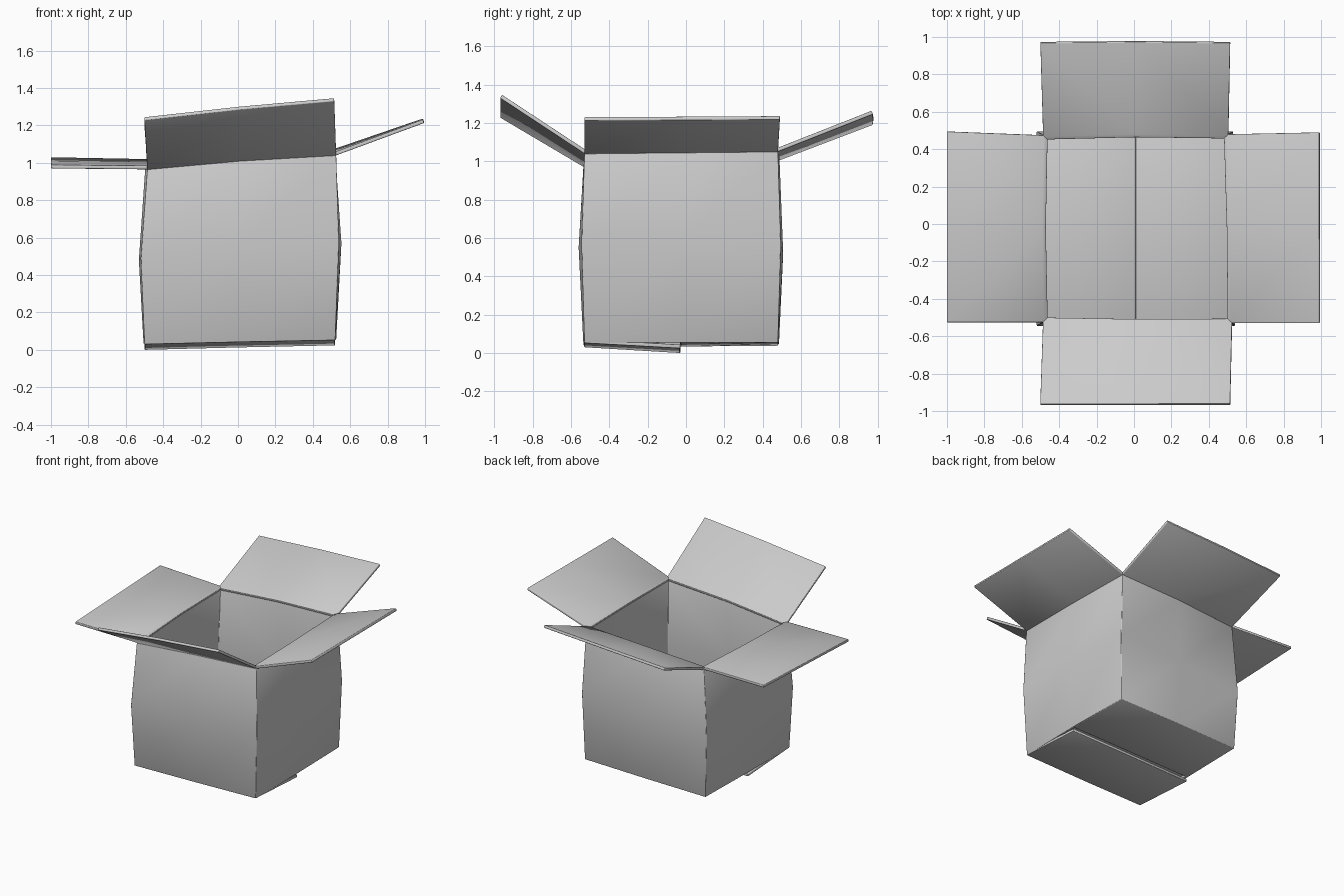
import bpy
import bmesh
from mathutils import Vector

if "Cube" in bpy.data.objects:
    bpy.data.objects.remove(bpy.data.objects["Cube"])

T = 0.02  # cardboard thickness


def finish(name, bm):
    """Thicken a single-skin sheet inwards and soften its cut edges."""
    me = bpy.data.meshes.new(name)
    bm.to_mesh(me)
    bm.free()
    ob = bpy.data.objects.new(name, me)
    bpy.context.collection.objects.link(ob)
    sol = ob.modifiers.new("thickness", 'SOLIDIFY')
    sol.thickness = T
    sol.offset = -1
    sol.use_even_offset = True
    bev = ob.modifiers.new("soft_edges", 'BEVEL')
    bev.width = 0.004
    bev.segments = 2
    bev.limit_method = 'ANGLE'
    bev.angle_limit = 0.7
    bpy.ops.object.select_all(action='DESELECT')
    bpy.context.view_layer.objects.active = ob
    ob.select_set(True)
    bpy.ops.object.shade_smooth_by_angle(angle=0.6)
    return ob


def grid(rows, closed=False):
    bm = bmesh.new()
    vs = [[bm.verts.new(p) for p in r] for r in rows]
    n = len(rows[0])
    for lo, hi in zip(vs, vs[1:]):
        for i in range(n if closed else n - 1):
            j = (i + 1) % n
            bm.faces.new((lo[i], lo[j], hi[j], hi[i]))
    bm.normal_update()
    return bm


def flap(name, *rows):
    """Flap from rows of points along its underside; thickness goes up."""
    bm = grid(rows)
    if sum(f.normal.z for f in bm.faces) > 0:
        bmesh.ops.reverse_faces(bm, faces=bm.faces[:])
    return finish(name, bm)


# Walls: ring of corner / mid-side points, anticlockwise from front left
bottom = [(-.50, -.53, .03), (.01, -.535, .042), (.52, -.53, .052), (.525, -.02, .055),
          (.515, .48, .055), (.01, .485, .047), (-.50, .48, .038), (-.505, -.02, .034)]
middle = [(-.52, -.545, .49), (.01, -.56, .55), (.54, -.545, .57), (.553, -.02, .57),
          (.53, .495, .56), (.01, .507, .52), (-.52, .495, .49), (-.53, -.02, .48)]
rim = [(-.485, -.525, .965), (.01, -.533, 1.01), (.525, -.53, 1.04), (.52, -.02, 1.045),
       (.505, .48, 1.05), (.01, .487, 1.03), (-.485, .475, 1.00), (-.495, -.02, .985)]
finish("box_walls", grid([bottom, middle, rim], closed=True))

# Top flaps: each runs from the inner rim, over the outer rim, to its free edge
inner = [(x * .963, y * .963, z - .006) for x, y, z in rim]
tips = {
    "front": (0, [(-.50, -.97, 1.228), (.01, -.97, 1.285), (.515, -.97, 1.33)]),
    "right": (2, [(.995, -.53, 1.213), (.995, -.02, 1.215), (.995, .49, 1.218)]),
    "back": (4, [(.515, .975, 1.245), (.01, .98, 1.22), (-.50, .975, 1.19)]),
    "left": (6, [(-1.0, .495, 1.01), (-1.0, -.02, .99), (-1.0, -.525, .97)]),
}
for side, (start, tip) in tips.items():
    idx = [(start + k) % 8 for k in range(3)]
    flap(side + "_top_flap", [inner[i] for i in idx], [rim[i] for i in idx], tip)

# Outer bottom flaps, the front one sagging below the back one
flap("front_bottom_flap", bottom[0:3],
     [(-.50, -.03, .0), (.01, -.03, .013), (.52, -.03, .024)])
flap("back_bottom_flap", bottom[4:7],
     [(.52, -.03, .053), (.01, -.03, .044), (-.50, -.03, .034)])

# Inner bottom flaps meeting in the middle of the floor
flap("left_inner_bottom_flap", [(-.49, .47, .056), (-.49, -.52, .052)],
     [(.01, .475, .066), (.01, -.522, .064)])
flap("right_inner_bottom_flap", [(.51, -.52, .072), (.505, .47, .074)],
     [(.01, -.522, .064), (.01, .475, .066)])
